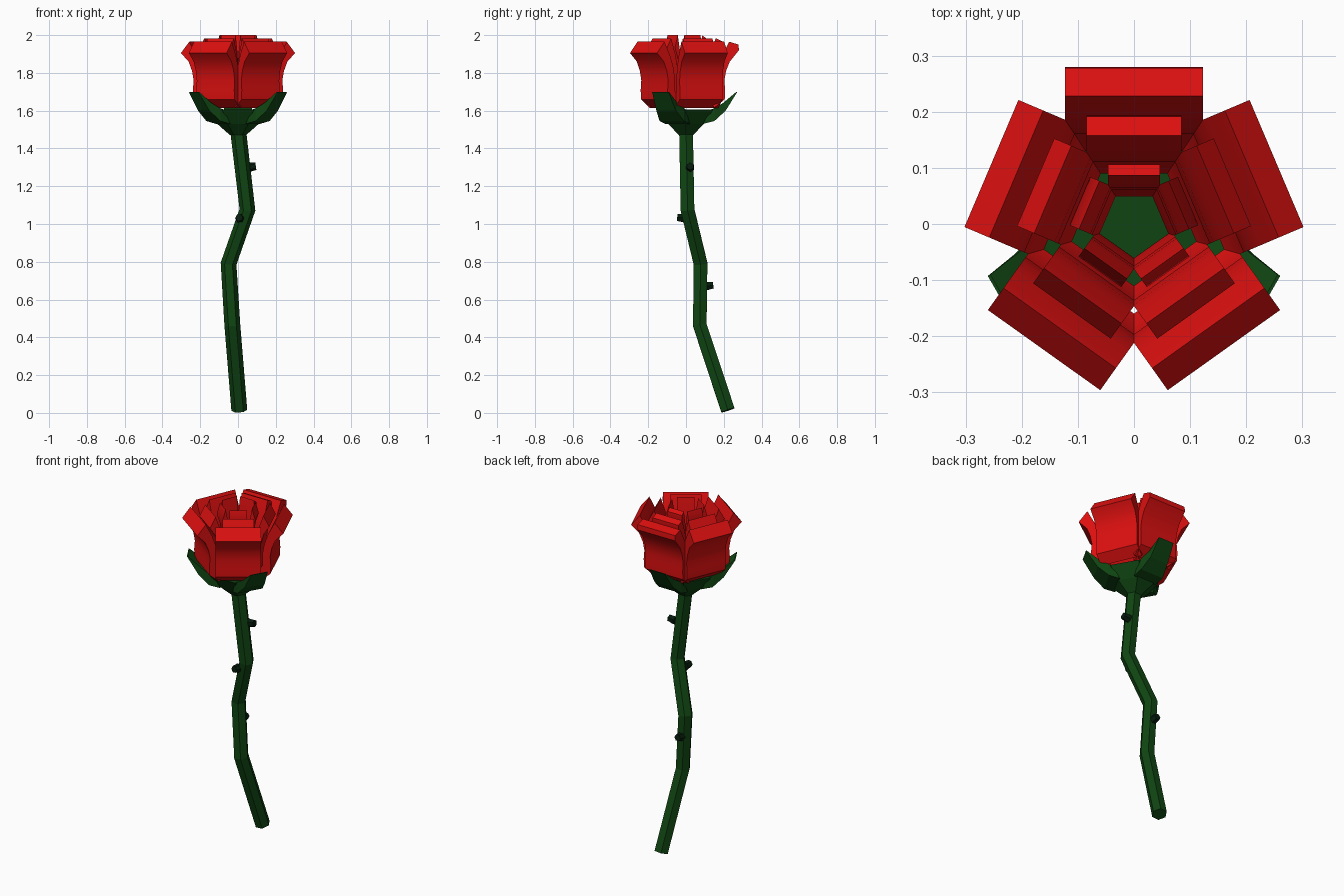
import bpy, bmesh, math
from mathutils import Vector, Matrix

if "Cube" in bpy.data.objects:
    bpy.data.objects.remove(bpy.data.objects["Cube"], do_unlink=True)


def material(name, rgb):
    m = bpy.data.materials.new(name)
    m.use_nodes = True
    m.diffuse_color = (*rgb, 1)
    m.node_tree.nodes["Principled BSDF"].inputs["Base Color"].default_value = (*rgb, 1)
    return m


RED = material("petal red", (0.72, 0.005, 0.005))
GREEN = material("stem green", (0.005, 0.06, 0.006))
DARK = material("thorn dark green", (0.002, 0.012, 0.004))


def loft(name, rings, mat, smooth=False):
    """Join a list of equal closed rings into a capped solid."""
    bm = bmesh.new()
    loops = [[bm.verts.new(p) for p in ring] for ring in rings]
    n = len(loops[0])
    for a, b in zip(loops, loops[1:]):
        for i in range(n):
            j = (i + 1) % n
            bm.faces.new((a[i], a[j], b[j], b[i]))
    bm.faces.new(loops[0])
    bm.faces.new(loops[-1])
    bmesh.ops.recalc_face_normals(bm, faces=bm.faces)
    mesh = bpy.data.meshes.new(name)
    bm.to_mesh(mesh)
    bm.free()
    mesh.materials.append(mat)
    obj = bpy.data.objects.new(name, mesh)
    bpy.context.collection.objects.link(obj)
    if smooth:
        bpy.ops.object.select_all(action='DESELECT')
        obj.select_set(True)
        bpy.context.view_layer.objects.active = obj
        bpy.ops.object.shade_smooth_by_angle(angle=math.radians(35))
    return obj


def hexagon(radius, centre, axis=Vector((0, 0, 1))):
    """Six points round an axis, with a corner towards +x for an upright axis."""
    turn = Vector((0, 0, 1)).rotation_difference(axis)
    return [Vector(centre) + turn @ Vector((radius * math.cos(k * math.pi / 3),
                                            radius * math.sin(k * math.pi / 3), 0))
            for k in range(6)]


# Crooked stem
path = [Vector(p) for p in ((0.007, 0.222, 0.014), (-0.03, 0.073, 0.465),
                            (-0.05, 0.077, 0.79), (0.05, 0.008, 1.075), (0, 0, 1.5))]
stem_rings = []
for i, p in enumerate(path):
    before = (p - path[max(i - 1, 0)]).normalized()
    after = (path[min(i + 1, len(path) - 1)] - p).normalized()
    stem_rings.append(hexagon(0.042, p, (before + after).normalized()))
loft("stem", stem_rings, GREEN)

# Thorns: stubby hexagonal pegs, given by base point and outward direction
for i, (base, out) in enumerate((((0.055, 0.022, 1.3), (1, 0, 0.15)),
                                 ((0.01, -0.005, 1.03), (-0.1, -1, 0.1)),
                                 ((-0.045, 0.105, 0.67), (0, 1, 0.15)))):
    out = Vector(out).normalized()
    base = Vector(base)
    loft(f"thorn_{i + 1}", [hexagon(0.025, base, out),
                            hexagon(0.02, base + out * 0.04, out)], DARK)

# Cup under the flower
loft("cup", [hexagon(r, (0, 0, z)) for r, z in
             ((0.042, 1.47), (0.11, 1.53), (0.165, 1.605))], GREEN)

# Sepals: lower and upper edge (distance, height) and half width at each station
stations = [((0.09, 1.53), (0.13, 1.605), 0.075),
            ((0.15, 1.545), (0.155, 1.615), 0.075),
            ((0.21, 1.6), (0.195, 1.64), 0.06),
            ((0.272, 1.7), (0.267, 1.7), 0.05)]
for i, angle in enumerate((90, 210, 330)):
    rot = Matrix.Rotation(math.radians(angle), 3, 'Z')
    rings = [[rot @ Vector(p) for p in ((lo[0], -w, lo[1]), (lo[0], w, lo[1]),
                                        (hi[0], w, hi[1]), (hi[0], -w, hi[1]))]
             for lo, hi, w in stations]
    loft(f"sepal_{i + 1}", rings, GREEN)

# Petals: one curved side profile (distance, height), outer edge then inner edge
OUTER = [(0.15, 1.615), (0.205, 1.66), (0.207, 1.71), (0.203, 1.76),
         (0.212, 1.81), (0.232, 1.86), (0.276, 1.905)]
INNER = [(0.228, 1.965), (0.19, 1.89), (0.17, 1.83), (0.16, 1.77),
         (0.162, 1.71), (0.13, 1.65)]
HALF_WIDTH = 0.123
for ring, spread, rise in (("outer", 1, 1), ("middle", 0.69, 1.05), ("inner", 0.38, 1.095)):
    for i, angle in enumerate((23, 90, 157, 234.5, 305.5)):
        rot = Matrix.Rotation(math.radians(angle), 3, 'Z')
        profile = OUTER + INNER
        if angle == 90:  # the back petal has a level top
            profile = OUTER[:-1] + [(0.28, 1.92), (0.278, 1.95)] + INNER
        sides = [[rot @ Vector((r * spread, s * HALF_WIDTH * spread, 1.6 + (z - 1.6) * rise))
                  for r, z in profile] for s in (-1, 1)]
        loft(f"{ring}_petal_{i + 1}", sides, RED, smooth=True)
